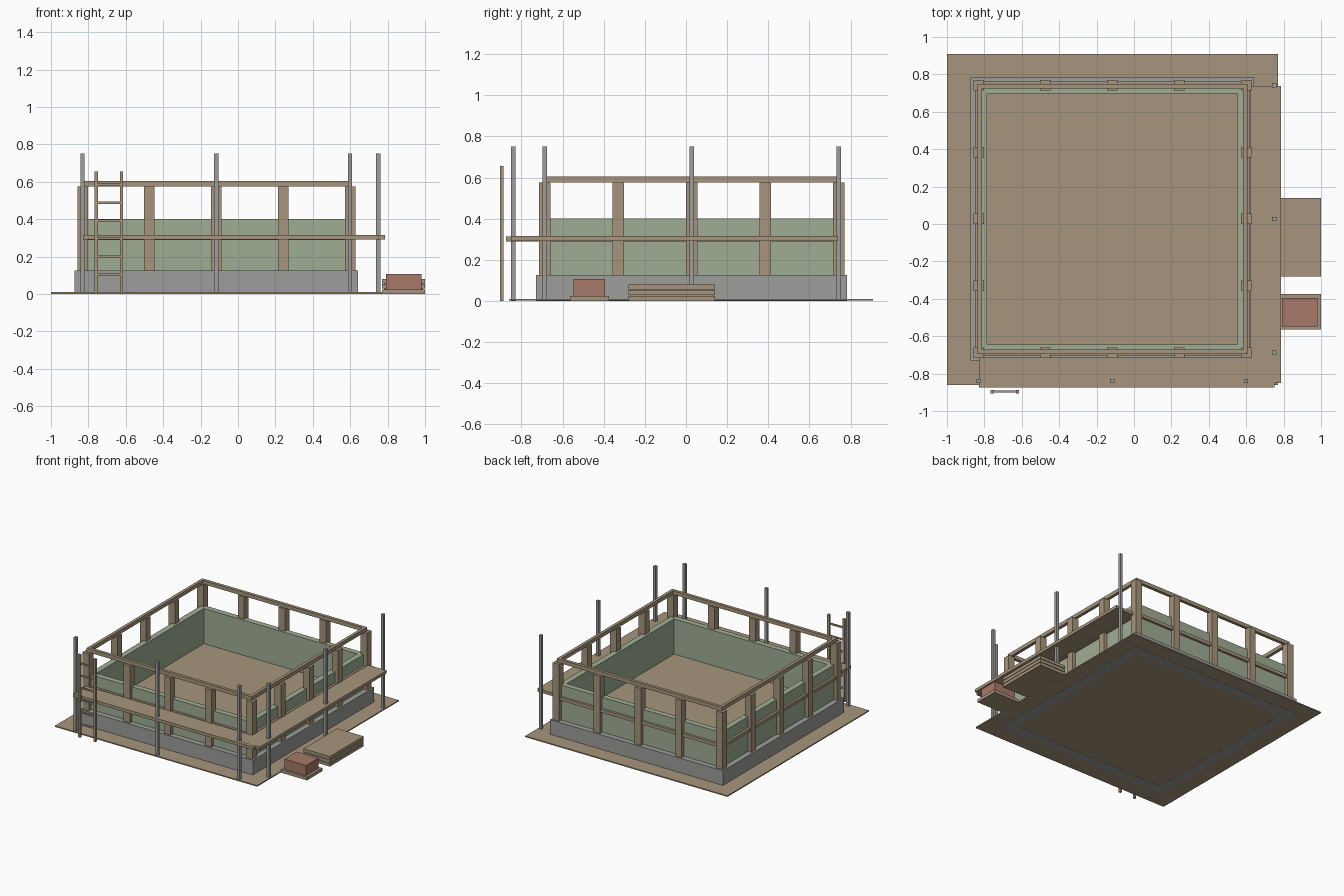
import bpy
import bmesh

old = bpy.data.objects.get("Cube")
if old:
    bpy.data.objects.remove(old, do_unlink=True)


def material(name, rgb):
    m = bpy.data.materials.new(name)
    m.use_nodes = True
    m.diffuse_color = (*rgb, 1)
    m.node_tree.nodes["Principled BSDF"].inputs["Base Color"].default_value = (*rgb, 1)
    return m


WOOD = material("wood tan", (0.38, 0.30, 0.20))
GREEN = material("pale green", (0.35, 0.42, 0.30))
GREY = material("concrete grey", (0.34, 0.34, 0.33))
BRICK = material("brick red", (0.39, 0.19, 0.14))

# Centre of the building on the plot
CX, CY = -0.116, 0.027


def add_box(bm, x, y, z):
    """Box from three (low, high) ranges."""
    v = [bm.verts.new((a, b, c)) for a in x for b in y for c in z]
    for f in ((0, 1, 3, 2), (4, 6, 7, 5), (0, 4, 5, 1), (2, 3, 7, 6), (0, 2, 6, 4), (1, 5, 7, 3)):
        bm.faces.new([v[i] for i in f])


def finish(name, bm, mat):
    bmesh.ops.recalc_face_normals(bm, faces=bm.faces)
    me = bpy.data.meshes.new(name)
    bm.to_mesh(me)
    bm.free()
    me.materials.append(mat)
    ob = bpy.data.objects.new(name, me)
    bpy.context.collection.objects.link(ob)
    return ob


def boxes(name, mat, *parts):
    bm = bmesh.new()
    for p in parts:
        add_box(bm, *p)
    return finish(name, bm, mat)


def ring(name, mat, outer, inner, z):
    """Square frame around the building centre."""
    bm = bmesh.new()
    loops = []
    for half, h in ((outer, z[0]), (outer, z[1]), (inner, z[1]), (inner, z[0])):
        loops.append([bm.verts.new((CX + sx * half, CY + sy * half, h))
                      for sx, sy in ((-1, -1), (1, -1), (1, 1), (-1, 1))])
    for k in range(4):
        a, b = loops[k], loops[(k + 1) % 4]
        for i in range(4):
            j = (i + 1) % 4
            bm.faces.new((a[i], a[j], b[j], b[i]))
    return finish(name, bm, mat)


def around(x, y, half):
    return (x - half, x + half), (y - half, y + half)


# Ground, foundation, floor and walls
boxes("ground_sheet", WOOD, ((-1, 0.77), (-0.86, 0.91), (0.001, 0.01)))
ring("foundation", GREY, 0.757, 0.675, (0, 0.125))
boxes("floor", WOOD, (*around(CX, CY, 0.68), (0.1, 0.122)))
ring("wall", GREEN, 0.715, 0.67, (0.12, 0.40))

# Timber frame
ring("middle_rail", WOOD, 0.734, 0.712, (0.288, 0.314))
ring("top_rail", WOOD, 0.722, 0.698, (0.575, 0.605))
STEP = 0.715 / 2
for i in range(-2, 3):
    for j in range(-2, 3):
        if max(abs(i), abs(j)) == 2:
            boxes("wall_post", WOOD,
                  (*around(CX + i * STEP, CY + j * STEP, 0.028), (0.125, 0.575)))

# Scaffold walkway and poles
boxes("front_walkway", WOOD, ((-0.83, 0.75), (-0.875, -0.715), (0.29, 0.314)))
boxes("side_walkway", WOOD, ((0.623, 0.785), (-0.85, 0.738), (0.291, 0.315)))
for k in (-1, 0, 1):
    boxes("front_pole", GREY, (*around(CX + k * 0.715, -0.84, 0.011), (0, 0.75)))
    boxes("side_pole", GREY, (*around(0.75, CY + k * 0.715, 0.011), (0, 0.75)))

# Ladder
LY = (-0.905, -0.888)
boxes("ladder_rails", WOOD, ((-0.766, -0.748), LY, (0, 0.655)), ((-0.632, -0.614), LY, (0, 0.655)))
boxes("ladder_rungs", WOOD, *[((-0.75, -0.63), (-0.902, -0.891), (z - 0.006, z + 0.006))
                              for z in [0.104 + 0.096 * n for n in range(6)]])

# Stack of boards with thin spacers
for n in range(3):
    z = n * 0.028
    boxes("stacked_board", WOOD, ((0.77, 1), (-0.28, 0.14), (z, z + 0.024)))
    if n:
        boxes("board_spacer", WOOD, ((0.78, 0.99), (-0.27, 0.13), (z - 0.005, z + 0.001)))

# Brick pile on its pallet
boxes("pallet", WOOD, ((0.77, 1), (-0.565, -0.375), (0, 0.025)))
boxes("brick_pile", BRICK, ((0.79, 0.98), (-0.548, -0.395), (0.025, 0.106)))
